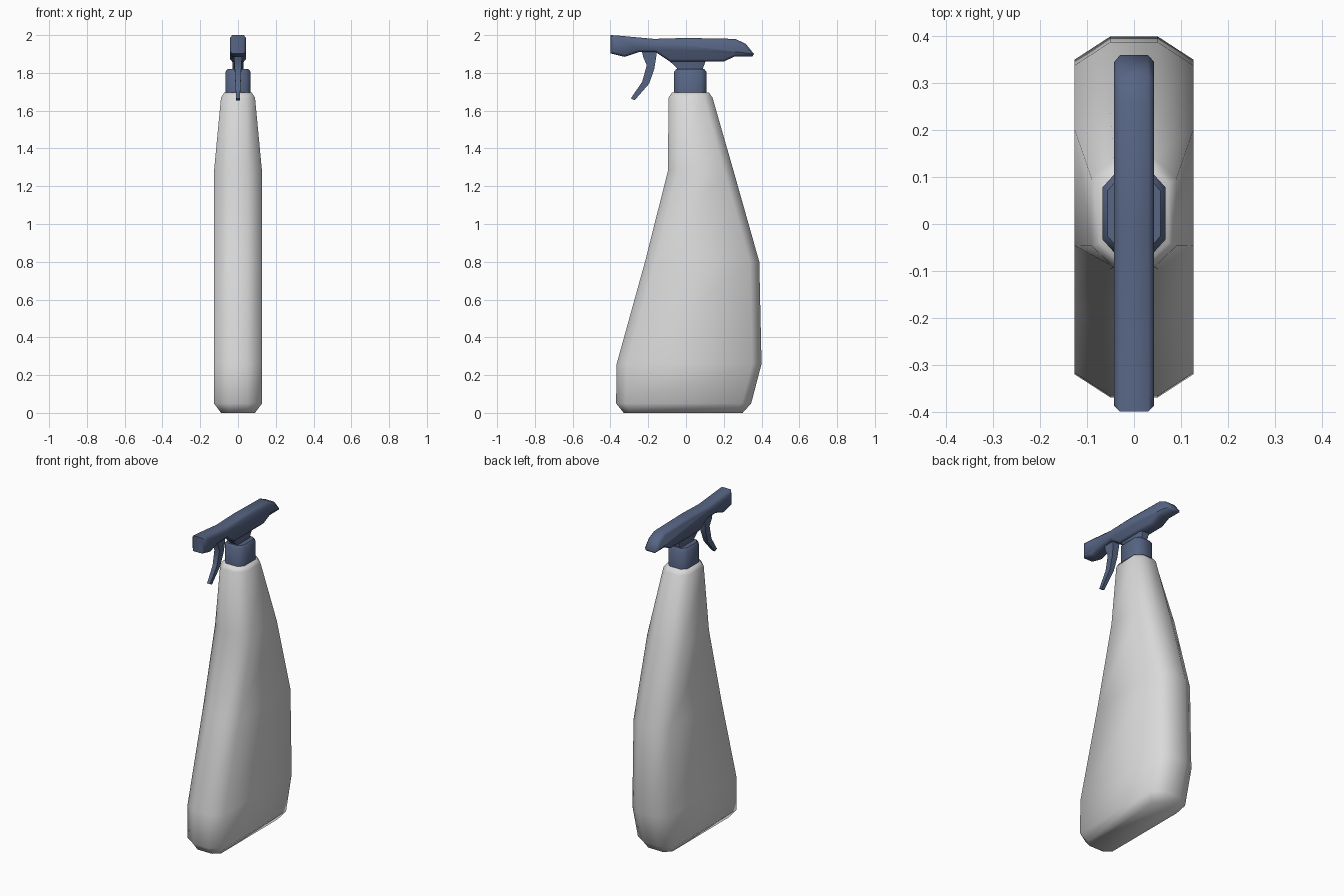
import bpy, bmesh, math

if "Cube" in bpy.data.objects:
    bpy.data.objects.remove(bpy.data.objects["Cube"])


def material(name, rgb):
    m = bpy.data.materials.new(name)
    m.diffuse_color = (*rgb, 1)
    m.use_nodes = True
    m.node_tree.nodes["Principled BSDF"].inputs["Base Color"].default_value = m.diffuse_color
    return m


GREY = material("light grey plastic", (0.7, 0.7, 0.7))
BLUE = material("slate blue plastic", (0.095, 0.13, 0.23))


def finish(bm, name, mat, angle):
    bmesh.ops.recalc_face_normals(bm, faces=bm.faces)
    me = bpy.data.meshes.new(name)
    bm.to_mesh(me)
    bm.free()
    me.materials.append(mat)
    ob = bpy.data.objects.new(name, me)
    bpy.context.collection.objects.link(ob)
    bpy.ops.object.select_all(action='DESELECT')
    bpy.context.view_layer.objects.active = ob
    ob.select_set(True)
    bpy.ops.object.shade_smooth_by_angle(angle=math.radians(angle))
    return ob


def loft(name, rings, mat, angle):
    """Skin a stack of equal-length point rings and cap both ends."""
    bm = bmesh.new()
    loops = [[bm.verts.new(p) for p in r] for r in rings]
    n = len(loops[0])
    for a, b in zip(loops, loops[1:]):
        for i in range(n):
            j = (i + 1) % n
            bm.faces.new((a[i], a[j], b[j], b[i]))
    bm.faces.new(loops[0])
    bm.faces.new(loops[-1])
    return finish(bm, name, mat, angle)


def octagon(z, y0, y1, w, cx, cy):
    """Rectangle with chamfered corners, level at height z."""
    return [(-w + cx, y0, z), (w - cx, y0, z), (w, y0 + cy, z), (w, y1 - cy, z),
            (w - cx, y1, z), (-w + cx, y1, z), (-w, y1 - cy, z), (-w, y0 + cy, z)]


# Bottle body: z, front y, back y, half width, chamfer x, chamfer y
loft("bottle", [octagon(*s) for s in [
    (0.0, -0.33, 0.30, 0.09, 0.04, 0.035),
    (0.05, -0.37, 0.345, 0.127, 0.077, 0.05),
    (0.26, -0.367, 0.40, 0.127, 0.077, 0.05),
    (0.80, -0.217, 0.388, 0.127, 0.077, 0.05),
    (1.28, -0.096, 0.252, 0.127, 0.075, 0.05),
    (1.67, -0.092, 0.14, 0.09, 0.047, 0.045),
    (1.695, -0.075, 0.122, 0.073, 0.038, 0.035)]], GREY, 60)

# Screw collar
loft("collar", [octagon(*s) for s in [
    (1.69, -0.063, 0.108, 0.067, 0.027, 0.03),
    (1.805, -0.063, 0.108, 0.067, 0.027, 0.03),
    (1.82, -0.052, 0.097, 0.056, 0.022, 0.026)]], BLUE, 50)

# Flared stem between collar and head
loft("stem", [octagon(*s) for s in [
    (1.81, -0.048, 0.09, 0.028, 0.008, 0.012),
    (1.825, -0.048, 0.09, 0.028, 0.008, 0.012),
    (1.865, -0.09, 0.105, 0.031, 0.008, 0.012),
    (1.89, -0.09, 0.105, 0.031, 0.008, 0.012)]], BLUE, 40)

# Spray head: side outline extruded across x, side rims chamfered
outline = [(-0.40, 2.0), (-0.365, 1.998), (-0.17, 1.98), (0.0, 1.985), (0.26, 1.98),
           (0.315, 1.955), (0.36, 1.90), (0.352, 1.888), (0.26, 1.888), (0.20, 1.86),
           (-0.085, 1.86), (-0.16, 1.91), (-0.25, 1.91), (-0.325, 1.885), (-0.40, 1.903)]
bm = bmesh.new()
side = bm.faces.new([bm.verts.new((-0.043, y, z)) for y, z in outline])
ext = bmesh.ops.extrude_face_region(bm, geom=[side])["geom"]
bmesh.ops.translate(bm, verts=[v for v in ext if isinstance(v, bmesh.types.BMVert)],
                    vec=(0.086, 0, 0))
if not any(len(f.verts) > 4 and f.calc_center_median().x < 0 for f in bm.faces):
    bm.faces.new([v for v in side.verts])
bmesh.ops.recalc_face_normals(bm, faces=bm.faces)
rims = [e for e in bm.edges if abs(e.verts[0].co.x - e.verts[1].co.x) < 1e-5]
bmesh.ops.bevel(bm, geom=rims, offset=0.013, segments=1, affect='EDGES', profile=0.5)
finish(bm, "spray_head", BLUE, 50)

# Trigger: front y, z, back y, z, half width
loft("trigger", [[(-w, y0, z0), (w, y0, z0), (w, y1, z1), (-w, y1, z1)]
                 for y0, z0, y1, z1, w in [
    (-0.235, 1.92, -0.155, 1.92, 0.021),
    (-0.225, 1.88, -0.158, 1.88, 0.021),
    (-0.208, 1.84, -0.168, 1.82, 0.018),
    (-0.232, 1.753, -0.195, 1.743, 0.014),
    (-0.292, 1.665, -0.272, 1.655, 0.010)]], BLUE, 40)
